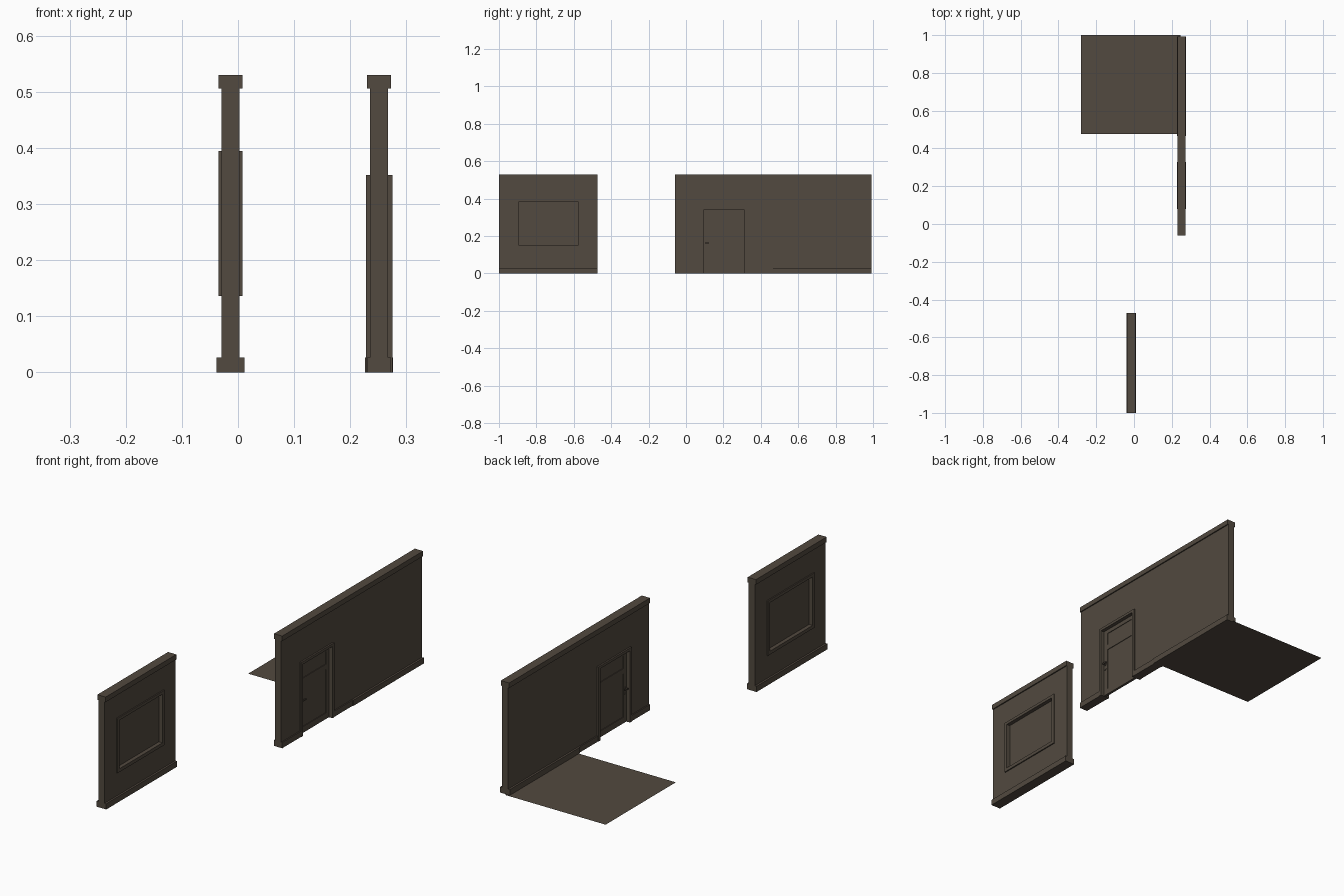
import bpy, bmesh
from mathutils import Matrix, Vector

if "Cube" in bpy.data.objects:
    bpy.data.objects.remove(bpy.data.objects["Cube"])

brown = bpy.data.materials.new("warm brown")
brown.diffuse_color = (0.084, 0.067, 0.05, 1)
brown.use_nodes = True
brown.node_tree.nodes["Principled BSDF"].inputs["Base Color"].default_value = brown.diffuse_color


def finish(name, bm):
    bmesh.ops.recalc_face_normals(bm, faces=bm.faces[:])
    me = bpy.data.meshes.new(name)
    bm.to_mesh(me)
    bm.free()
    me.materials.append(brown)
    ob = bpy.data.objects.new(name, me)
    bpy.context.collection.objects.link(ob)
    return ob


def extrude(name, pts, vec):
    """Extrude a closed polygon along a vector."""
    bm = bmesh.new()
    f = bm.faces.new([bm.verts.new(p) for p in pts])
    r = bmesh.ops.extrude_face_region(bm, geom=[f], use_keep_orig=True)
    vs = [g for g in r["geom"] if isinstance(g, bmesh.types.BMVert)]
    bmesh.ops.translate(bm, verts=vs, vec=vec)
    return finish(name, bm)


def box(name, x0, x1, y0, y1, z0, z1):
    pts = [(x0, y0, z0), (x0, y1, z0), (x0, y1, z1), (x0, y0, z1)]
    return extrude(name, pts, Vector((x1 - x0, 0, 0)))


def cut(ob, cutter):
    """Apply a boolean difference and delete the cutter."""
    m = ob.modifiers.new("cut", "BOOLEAN")
    m.operation, m.solver, m.object = "DIFFERENCE", "EXACT", cutter
    dg = bpy.context.evaluated_depsgraph_get()
    me = bpy.data.meshes.new_from_object(ob.evaluated_get(dg))
    ob.modifiers.clear()
    ob.data = me
    bpy.data.objects.remove(cutter)


def wall(name, cx, y0, y1, foot):
    """Wall with skirting at the foot and cornice at the top."""
    half = [(foot, 0), (foot, 0.027), (0.016, 0.027), (0.016, 0.506),
            (0.0215, 0.506), (0.0215, 0.53)]
    prof = half + [(-x, z) for x, z in reversed(half)]
    return extrude(name, [(cx + x, y0, z) for x, z in prof], Vector((0, y1 - y0, 0)))


def cylinder(name, x, y, z, r, depth):
    bm = bmesh.new()
    bmesh.ops.create_cone(bm, cap_ends=True, segments=12, radius1=r, radius2=r, depth=depth,
                          matrix=Matrix.Translation((x, y, z)) @ Matrix.Rotation(1.570796, 4, "Y"))
    return finish(name, bm)


# Window wall
CX, H = -0.0135, 0.0215
w = wall("window_wall", CX, -1.0, -0.472, 0.025)
cut(w, box("cutter", CX - 0.1, CX + 0.1, -0.904, -0.568, 0.143, 0.389))
frame = box("window_frame", CX - H, CX + H, -0.911, -0.561, 0.136, 0.395)
cut(frame, box("cutter", CX - 0.1, CX + 0.1, -0.896, -0.576, 0.152, 0.381))
box("window_pane", CX - 0.003, CX + 0.003, -0.899, -0.573, 0.149, 0.384)

# Door wall, with a plain wall continuing it
DX, D = 0.2515, 0.0235
d = wall("door_wall", DX, -0.06, 0.466, 0.0215)
cut(d, box("cutter", DX - 0.1, DX + 0.1, 0.086, 0.32, -0.1, 0.345))
wall("plain_wall", DX, 0.466, 0.992, 0.025)

# Door frame
frame = box("door_frame", DX - D, DX + D, 0.079, 0.327, 0, 0.352)
cut(frame, box("cutter", DX - 0.1, DX + 0.1, 0.093, 0.313, -0.1, 0.339))

# Door leaf with two sunken panels on each side
leaf = box("door_leaf", DX - 0.006, DX + 0.006, 0.092, 0.314, 0.001, 0.34)
for s in (-1, 1):
    for z0, z1 in ((0.03, 0.235), (0.26, 0.32)):
        xs = sorted((DX + s * 0.003, DX + s * 0.02))
        cut(leaf, box("cutter", *xs, 0.117, 0.289, z0, z1))

# Door handles and key plates
for s, side in ((-1, "left"), (1, "right")):
    cylinder("handle_rose_" + side, DX + s * 0.007, 0.104, 0.163, 0.007, 0.004)
    cylinder("handle_neck_" + side, DX + s * 0.012, 0.104, 0.163, 0.003, 0.014)
    xs = sorted((DX + s * 0.016, DX + s * 0.021))
    box("handle_lever_" + side, *xs, 0.101, 0.124, 0.160, 0.166)
    cylinder("key_plate_" + side, DX + s * 0.007, 0.104, 0.138, 0.006, 0.004)

# Floor sheet
bm = bmesh.new()
bm.faces.new([bm.verts.new(p) for p in
              ((-0.28, 0.476, 0), (0.246, 0.476, 0), (0.246, 1, 0), (-0.28, 1, 0))])
finish("floor", bm)
